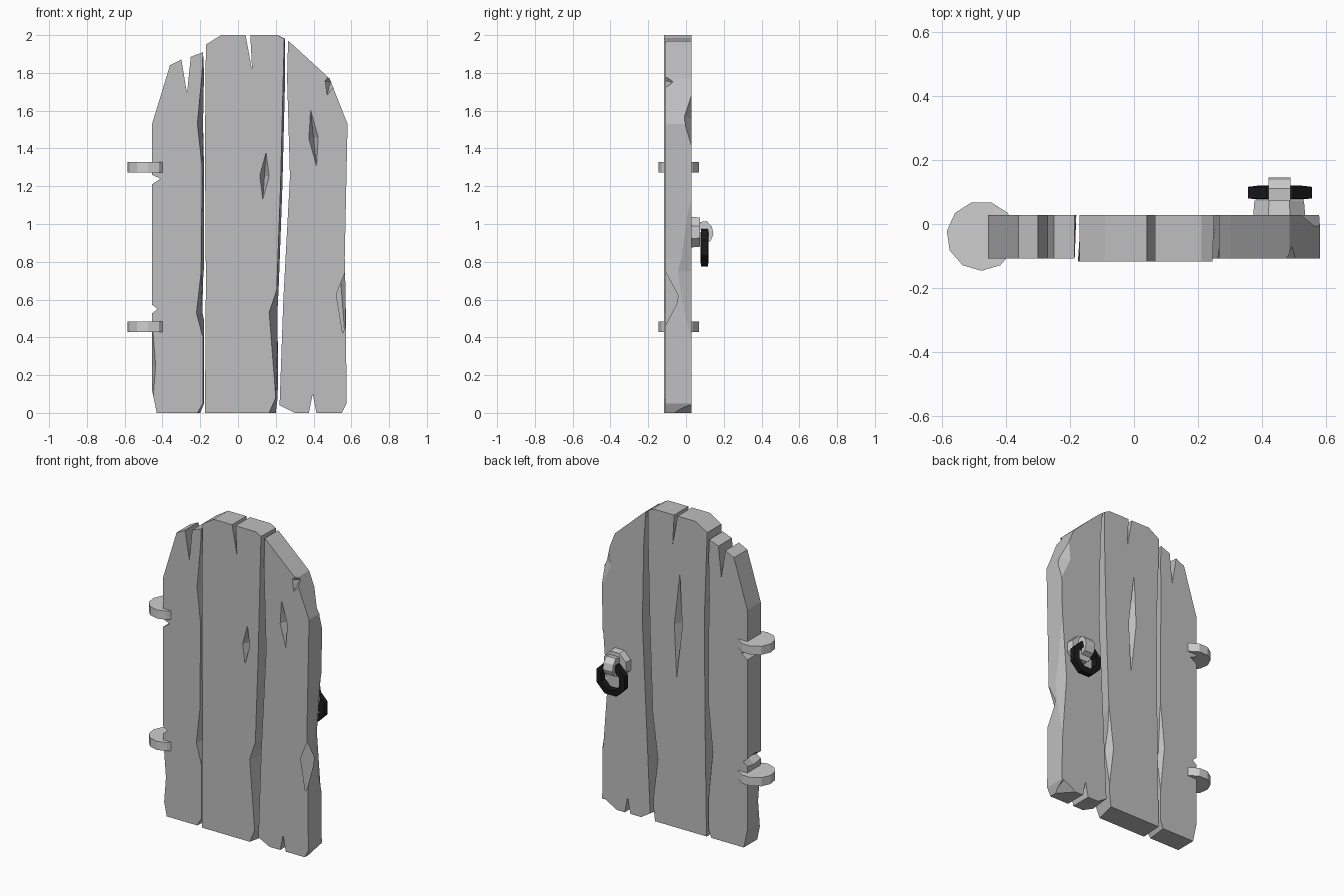
import bpy, bmesh, math
from mathutils import Matrix, Vector

cube = bpy.data.objects.get("Cube")
if cube:
    bpy.data.objects.remove(cube, do_unlink=True)


def material(name, value):
    mat = bpy.data.materials.new(name)
    mat.use_nodes = True
    colour = (value, value, value, 1)
    mat.diffuse_color = colour
    mat.node_tree.nodes["Principled BSDF"].inputs["Base Color"].default_value = colour
    return mat


wood = material("grey wood", 0.52)
metal = material("pale metal", 0.62)
iron = material("black iron", 0.01)
BACK = 0.028


def finish(name, bm, mat):
    """Turn a bmesh into a flat shaded, single colour object."""
    bmesh.ops.recalc_face_normals(bm, faces=bm.faces)
    mesh = bpy.data.meshes.new(name)
    bm.to_mesh(mesh)
    bm.free()
    mesh.materials.append(mat)
    obj = bpy.data.objects.new(name, mesh)
    bpy.context.collection.objects.link(obj)
    return obj


def loft(name, loops, mat):
    """Skin a closed solid through loops of equal length."""
    bm = bmesh.new()
    rings = [[bm.verts.new(p) for p in loop] for loop in loops]
    count = len(rings[0])
    bm.faces.new(rings[0])
    bm.faces.new(rings[-1])
    for a, b in zip(rings, rings[1:]):
        for i in range(count):
            j = (i + 1) % count
            bm.faces.new((a[i], a[j], b[j], b[i]))
    return finish(name, bm, mat)


def plank(name, front, outline, gouges):
    """Outline points are (x, z) or (x, z, x at the back); gouges are
    (centre, half sizes, tilt in degrees) of diamond shaped cuts."""
    obj = loft(name, [[(p[0], front, p[1]) for p in outline],
                      [(p[-1] if len(p) > 2 else p[0], BACK, p[1]) for p in outline]], wood)
    for centre, size, tilt in gouges:
        bm = bmesh.new()
        bmesh.ops.create_uvsphere(bm, u_segments=4, v_segments=2, radius=1)
        bm.transform(Matrix.Translation(centre)
                     @ Matrix.Rotation(math.radians(tilt), 4, 'Y')
                     @ Matrix.Diagonal(Vector((*size, 1))))
        cutter = finish("gouge_cutter", bm, wood)
        cutter.hide_render = True
        mod = obj.modifiers.new("gouge", 'BOOLEAN')
        mod.operation = 'DIFFERENCE'
        mod.solver = 'EXACT'
        mod.object = cutter
        bpy.context.view_layer.objects.active = obj
        bpy.ops.object.modifier_apply(modifier=mod.name)
        bpy.data.objects.remove(cutter, do_unlink=True)
    return obj


# Hinge side plank
plank("hinge_side_plank", -0.108, [
    (-.43, 0), (-.215, 0, -.2), (-.185, .05, -.18), (-.185, .4, -.18), (-.22, .53, -.18),
    (-.195, .75, -.18), (-.19, 1.3, -.18), (-.215, 1.53, -.185), (-.19, 1.8, -.18),
    (-.185, 1.91), (-.25, 1.885), (-.27, 1.69), (-.3, 1.87), (-.36, 1.84),
    (-.455, 1.53), (-.455, 1.26), (-.41, 1.24), (-.455, 1.21), (-.455, .12)],
    [((-.455, -.04, .55), (.045, .2, .035), 0),
     ((-.175, BACK, .55), (.035, .05, .35), 0),
     ((-.455, -.11, .25), (.02, .06, .25), 0)])

# Middle plank
plank("middle_plank", -0.117, [
    (-.175, 0, -.165), (.165, 0, .2), (.2, .08, .21), (.165, .53, .215), (.205, .65, .215),
    (.225, 1.2, .235), (.24, 1.8, .25), (.245, 1.98, .25), (.21, 2), (.065, 2),
    (.075, 1.81), (.04, 2), (-.09, 2), (-.17, 1.95), (-.175, 1.4, -.15),
    (-.17, .7, -.155)],
    [((.14, -.117, 1.255), (.025, .05, .125), 4),
     ((.035, BACK, 1.3), (.028, .05, .34), -2),
     ((.22, BACK, .4), (.04, .06, .32), 0)])

# Latch side plank
plank("latch_side_plank", -0.108, [
    (.22, .04, .235), (.3, 0), (.375, 0), (.395, .1), (.415, 0), (.55, 0), (.575, .05),
    (.57, .6), (.565, .82), (.58, 1.53), (.485, 1.77), (.3, 1.94), (.265, 1.97),
    (.26, 1.77, .28), (.275, 1.25, .29), (.24, .6, .26)],
    [((.4, -.108, 1.455), (.025, .05, .15), -6),
     ((.49, -.108, 1.75), (.03, .04, .07), 15),
     ((.575, -.108, .62), (.055, .075, .2), 6),
     ((.57, BACK, 1.57), (.06, .04, .22), -10),
     ((.56, BACK, 0), (.09, .1, .05), 0),
     ((.57, BACK, .75), (.03, .08, .4), 0)])


def disc(name, centre, radius, depth, sides, axis, mat, taper=1):
    """Short prism along z or y."""
    bm = bmesh.new()
    bmesh.ops.create_cone(bm, cap_ends=True, segments=sides, radius1=radius,
                          radius2=radius * taper, depth=depth)
    turn = Matrix.Rotation(-math.pi / 2 if axis == 'Y' else 0, 4, 'X')
    spin = Matrix.Rotation(math.pi / sides, 4, 'Z')
    bm.transform(Matrix.Translation(centre) @ turn @ spin)
    return finish(name, bm, mat)


# Hinges
for label, height in (("lower", .457), ("upper", 1.3)):
    disc(label + "_hinge", (-.476, -.037, height), .109, .055, 11, 'Z', metal)

# Handle plate
disc("handle_plate", (.453, .049, .957), .088, .05, 8, 'Y', metal, .95)

# Bracket curving out of the plate and over the ring
profile = [(.07, 1.01), (.11, 1.015), (.137, .985), (.145, .945), (.13, .91),
           (.1, .895), (.1, .925), (.115, .945), (.105, .97), (.07, .97)]
loft("ring_bracket", [[(x, y, z) for y, z in profile] for x in (.42, .488)], metal)

# Hanging pull ring, eight sides round with a square section
bm = bmesh.new()
sides = 8
section = [(.108, -.018), (.108, .018), (.07, .022), (.07, -.022)]
rings = []
for i in range(sides):
    a = 2 * math.pi * (i + .5) / sides
    rings.append([bm.verts.new((.455 + r * math.cos(a), .098 + d, .875 + r * math.sin(a)))
                  for r, d in section])
for i, ring in enumerate(rings):
    after = rings[(i + 1) % sides]
    for j in range(len(section)):
        k = (j + 1) % len(section)
        bm.faces.new((ring[j], ring[k], after[k], after[j]))
finish("pull_ring", bm, iron)
